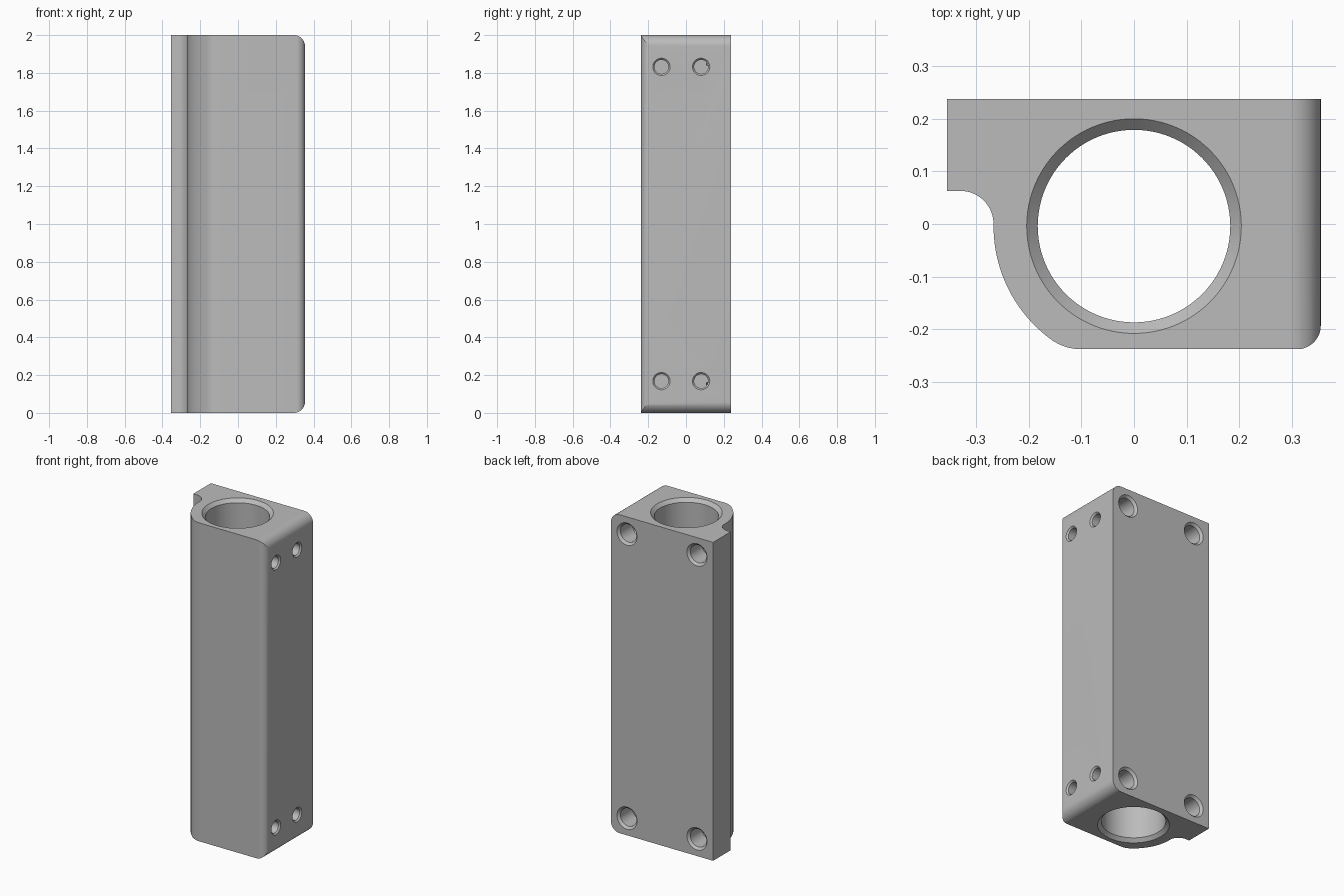
import bpy, bmesh
from math import cos, sin, radians, pi
from mathutils import Matrix, Vector

cube = bpy.data.objects.get("Cube")
if cube:
    bpy.data.objects.remove(cube, do_unlink=True)

W, D, H = 0.355, 0.238, 2.0      # half width, half depth, height
BORE_Y = -0.004

grey = bpy.data.materials.new("machined grey")
grey.use_nodes = True
colour = (0.5, 0.5, 0.5, 1)
grey.diffuse_color = colour
grey.node_tree.nodes["Principled BSDF"].inputs["Base Color"].default_value = colour


def arc(cx, cy, r, start, end, steps=16):
    angles = [radians(start + (end - start) * i / steps) for i in range(steps + 1)]
    return [(cx + r * cos(a), cy + r * sin(a)) for a in angles]


def make_object(name, bm):
    bmesh.ops.remove_doubles(bm, verts=bm.verts, dist=1e-5)
    bmesh.ops.recalc_face_normals(bm, faces=bm.faces)
    mesh = bpy.data.meshes.new(name)
    bm.to_mesh(mesh)
    bm.free()
    mesh.materials.append(grey)
    obj = bpy.data.objects.new(name, mesh)
    bpy.context.collection.objects.link(obj)
    return obj


def prism(name, points, offset):
    """Extrude a closed outline of 3D points."""
    bm = bmesh.new()
    face = bm.faces.new([bm.verts.new(p) for p in points])
    new = bmesh.ops.extrude_face_region(bm, geom=[face])["geom"]
    verts = [v for v in new if isinstance(v, bmesh.types.BMVert)]
    bmesh.ops.translate(bm, verts=verts, vec=offset)
    return make_object(name, bm)


def lathe(name, profile, location, axis, steps):
    """Revolve (radius, height) points; height runs along axis."""
    bm = bmesh.new()
    verts = [bm.verts.new((r, 0, h)) for r, h in profile]
    edges = [bm.edges.new(pair) for pair in zip(verts, verts[1:])]
    bmesh.ops.spin(bm, geom=verts + edges, axis=(0, 0, 1), cent=(0, 0, 0),
                   angle=2 * pi, steps=steps, use_merge=True)
    turn = Vector((0, 0, 1)).rotation_difference(Vector(axis)).to_matrix().to_4x4()
    bm.transform(Matrix.Translation(location) @ turn)
    return make_object(name, bm)


def combine(target, tool, operation):
    """Apply a boolean and discard the tool."""
    bpy.context.view_layer.objects.active = target
    mod = target.modifiers.new("cut", 'BOOLEAN')
    mod.operation, mod.object, mod.solver = operation, tool, 'EXACT'
    bpy.ops.object.modifier_apply(modifier=mod.name)
    bpy.data.objects.remove(tool, do_unlink=True)


def blind_hole(location, axis, rim, radius, depth):
    e = 0.01
    profile = [(0, e), (rim + e, e), (radius, radius - rim), (radius, -depth), (0, -depth)]
    combine(block, lathe("hole_cutter", profile, location, axis, 32), 'DIFFERENCE')


# Block: plan outline with side notch and rounded wall around the bore
plan = [(-W, D), (-W, 0.063)]
plan += arc(-0.33, 0, 0.063, 90, 0)
plan += arc(0, BORE_Y, 0.267, 180, 233.5, 24)
plan += arc(-0.10, -0.139, 0.099, 233.5, 270, 12)
plan += arc(W - 0.045, -D + 0.045, 0.045, 270, 360)
plan += [(W, D)]
block = prism("bored_block", [(x, y, 0) for x, y in plan], (0, 0, H))

# Round the right-hand top and bottom edges
R = 0.06
side = [(-0.5, 0)] + arc(W - R, R, R, -90, 0) + arc(W - R, H - R, R, 0, 90) + [(-0.5, H)]
combine(block, prism("edge_rounder", [(x, -0.5, z) for x, z in side], (0, 1, 0)), 'INTERSECT')

# Through bore, chamfered at both ends
r, c, e = 0.183, 0.021, 0.01
bore = [(0, -e), (r + c + e, -e), (r, c), (r, H - c), (r + c + e, H + e), (0, H + e)]
combine(block, lathe("bore_cutter", bore, (0, BORE_Y, 0), (0, 0, 1), 96), 'DIFFERENCE')

# Countersunk screw holes in the right side and the back
for y in (-0.13, 0.08):
    for z in (0.168, H - 0.168):
        blind_hole((W, y, z), (1, 0, 0), 0.046, 0.037, 0.13)
for x in (-0.243, 0.243):
    for z in (0.108, H - 0.108):
        blind_hole((x, D, z), (0, 1, 0), 0.07, 0.056, 0.13)

bpy.ops.object.select_all(action='DESELECT')
block.select_set(True)
bpy.context.view_layer.objects.active = block
bpy.ops.object.shade_smooth_by_angle(angle=radians(25))
